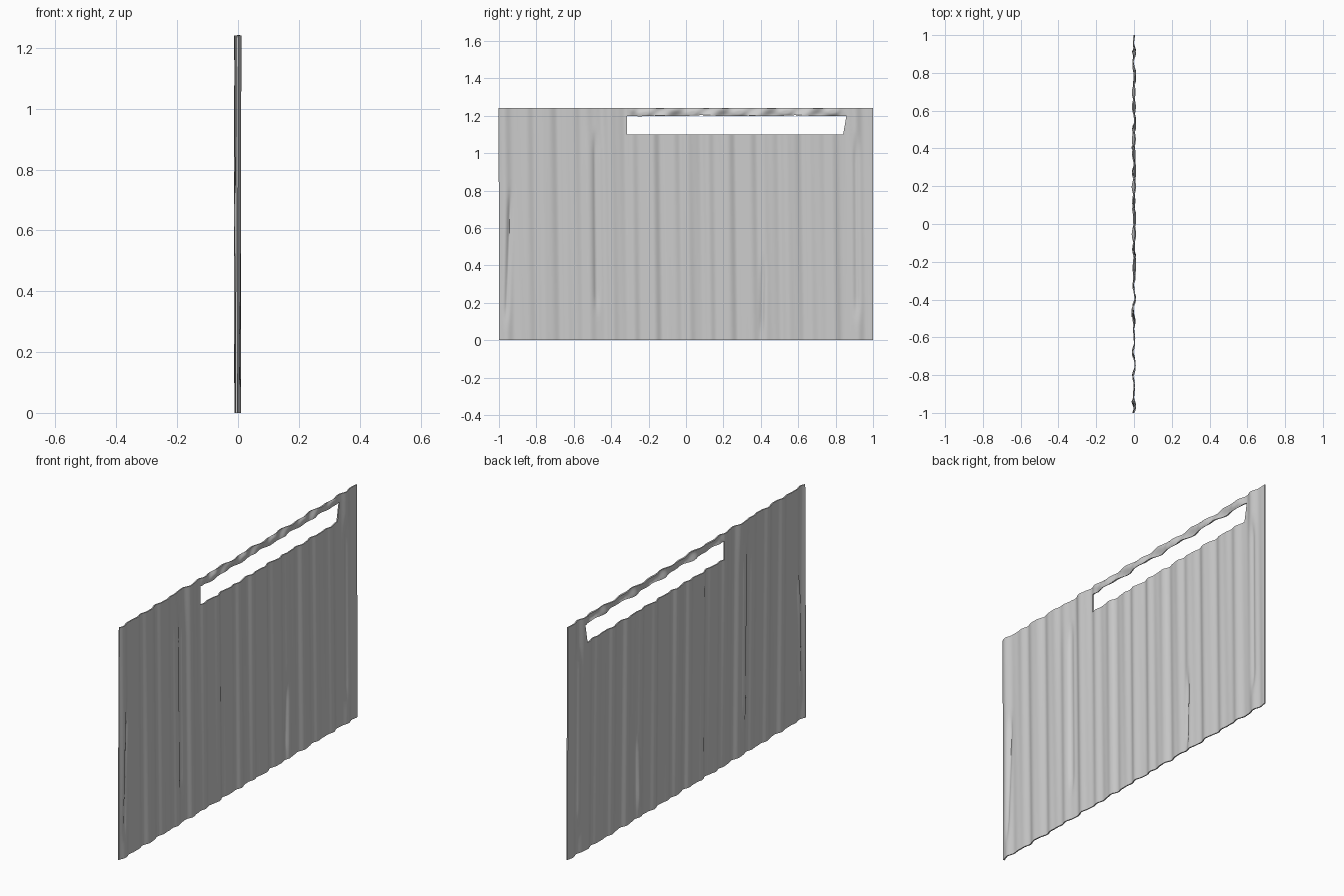
import bpy, bmesh, math

if "Cube" in bpy.data.objects:
    bpy.data.objects.remove(bpy.data.objects["Cube"])

H = 1.24
SLOT_Z0, SLOT_Z1 = 1.10, 1.20
SLOT_Y0, SLOT_Y1 = -0.315, 0.84
THICK = 0.006

# Steep creases: y at bottom, y at top, z start, z end, half width, depth
CREASES = [(-0.965, -0.925, 0.08, 0.80, 0.012, 0.012),
           (-0.475, -0.485, 0.15, 1.12, 0.014, 0.012),
           (0.405, 0.43, 0.00, 0.45, 0.012, 0.010),
           (0.915, 0.905, 0.10, 1.10, 0.016, 0.014)]


def smooth(a, b, t):
    t = max(0.0, min(1.0, (t - a) / (b - a)))
    return t * t * (3 - 2 * t)


def fold(y, z):
    """Sideways offset of the hanging cloth."""
    h = z / H
    x = 0.0042 * math.sin(2 * math.pi * y / 0.108 + 1.1 * math.sin(5 * y) + 0.5 * h)
    x += 0.0026 * math.sin(2 * math.pi * y / 0.187 + 1.3 + 0.9 * h)
    x += 0.0016 * math.sin(2 * math.pi * y / 0.061 + 2 * h + 2 * math.sin(3 * y))
    for yb, yt, z0, z1, w, d in CREASES:
        c = yb + (yt - yb) * h
        m = smooth(z0 - 0.02, z0 + 0.12, z) * (1 - smooth(z1 - 0.12, z1 + 0.02, z))
        x -= d * m * math.exp(-((y - c) / w) ** 2)
    # broad dent under the top edge
    x -= 0.006 * smooth(0.95, 1.22, z) * math.exp(-((y + 0.495) / 0.05) ** 4)
    return max(-0.0105, min(0.0085, x))


def twist(y, z):
    """Irregular ripples of the strip above the slot."""
    v = (z - SLOT_Z1) / (H - SLOT_Z1)
    x = 0.005 * math.sin(24 * y + 2.6 * v) + 0.004 * math.sin(51 * y - 3.0 * v + 1)
    x += 0.003 * math.sin(math.pi * v)
    k = smooth(SLOT_Y0, SLOT_Y0 + 0.05, y) * (1 - smooth(0.81, 0.86, y))
    return max(-0.0105, min(0.0085, k * x + (1 - k) * fold(y, z)))


def steps(a, b, size):
    n = max(1, round((b - a) / size))
    return [a + (b - a) * i / n for i in range(n)]


def cloth(name, ys, zs, offset, shift=None, skip=None):
    bm = bmesh.new()
    rows = []
    for z in zs:
        row = []
        for y in ys:
            yy, zz = shift(y, z) if shift else (y, z)
            row.append(bm.verts.new((offset(yy, zz), yy, zz)))
        rows.append(row)
    for j in range(len(zs) - 1):
        for i in range(len(ys) - 1):
            if skip and skip((ys[i] + ys[i + 1]) / 2, (zs[j] + zs[j + 1]) / 2):
                continue
            bm.faces.new((rows[j][i], rows[j][i + 1], rows[j + 1][i + 1], rows[j + 1][i]))
    me = bpy.data.meshes.new(name)
    bm.to_mesh(me)
    bm.free()
    ob = bpy.data.objects.new(name, me)
    bpy.context.collection.objects.link(ob)
    bpy.context.view_layer.objects.active = ob
    ob.select_set(True)
    s = ob.modifiers.new("thickness", 'SOLIDIFY')
    s.thickness = THICK
    s.offset = 0
    bpy.ops.object.modifier_apply(modifier=s.name)
    bpy.ops.object.shade_smooth_by_angle(angle=math.radians(50))
    ob.select_set(False)
    return ob


def lean(y, z):
    # slot's right side leans outward toward the top
    k = smooth(0.80, SLOT_Y1, y) * max(0.0, 1 - max(0, y - SLOT_Y1) / 0.16)
    t = max(0.0, min(1.0, (z - SLOT_Z0) / 0.1))
    return y + 0.018 * k * t, z


def ragged(y, z):
    # uneven lower edge of the strip
    v = (H - z) / (H - SLOT_Z1)
    return y, z + 0.003 * v * math.sin(19 * y) * math.sin(7 * y + 1)


# Hanging curtain with the long slot left open
ys = steps(-1, SLOT_Y0, 0.007) + steps(SLOT_Y0, SLOT_Y1, 0.007) + steps(SLOT_Y1, 1, 0.007) + [1]
zs = steps(0, SLOT_Z0, 0.04) + steps(SLOT_Z0, SLOT_Z1, 0.025) + steps(SLOT_Z1, H, 0.02) + [H]
cloth("curtain", ys, zs, fold, lean,
      lambda y, z: SLOT_Y0 < y < SLOT_Y1 and z > SLOT_Z0)

# Rippled strip across the top of the slot
cloth("top_strip", steps(SLOT_Y0, 0.858, 0.007) + [0.858],
      steps(SLOT_Z1, H, 0.005) + [H], twist, ragged)
